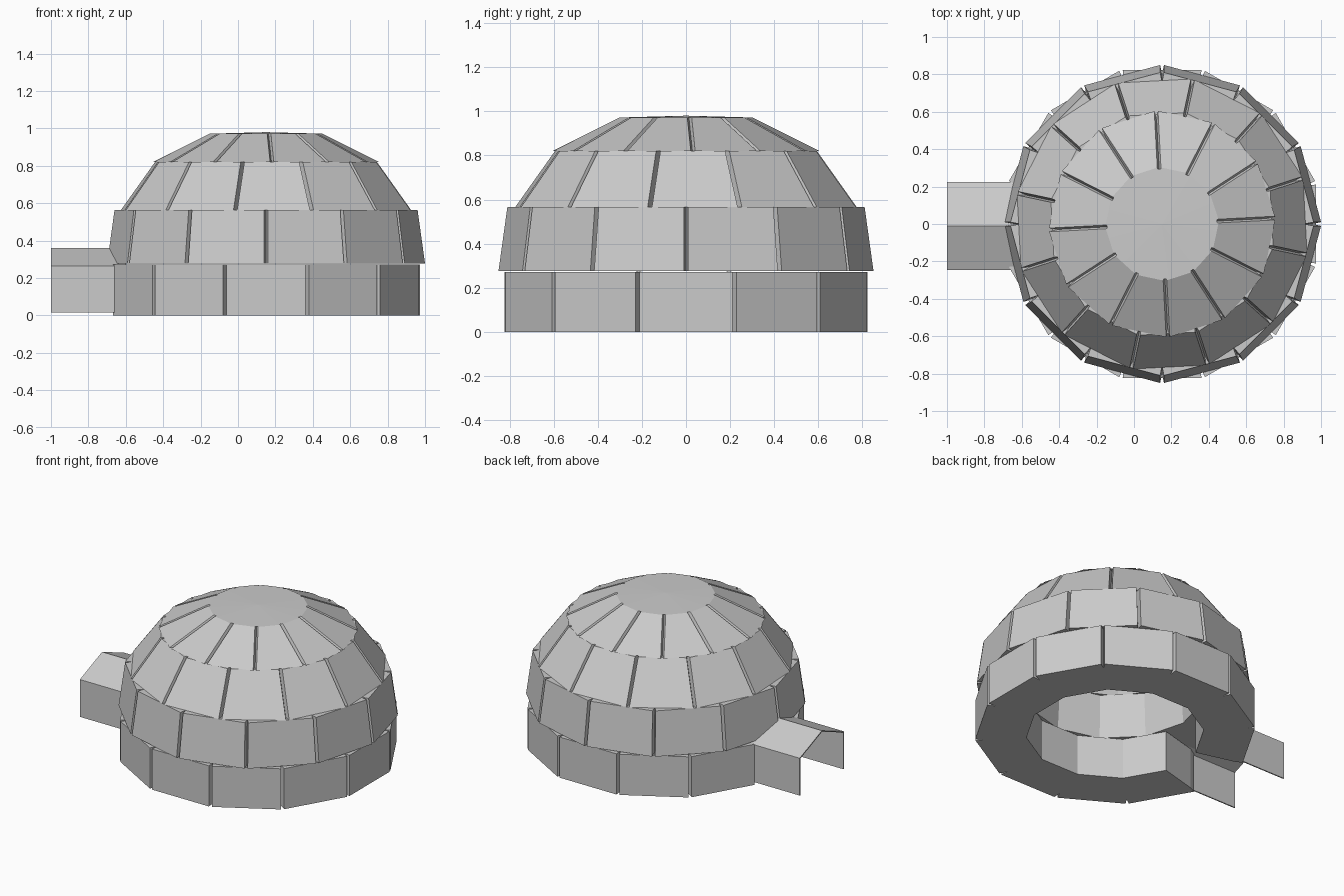
import bpy, bmesh, math
from mathutils import Vector

if "Cube" in bpy.data.objects:
    bpy.data.objects.remove(bpy.data.objects["Cube"])

CENTRE_X = 0.15
BLOCKS = 12
HALF_STEP = math.pi / BLOCKS
GROOVE = 0.05   # depth of the V joint between blocks
GAP = 0.01      # half width of the joint

snow = bpy.data.materials.new("snow_grey")
snow.use_nodes = True
colour = (0.6, 0.6, 0.6, 1)
snow.diffuse_color = colour
snow.node_tree.nodes["Principled BSDF"].inputs["Base Color"].default_value = colour


def finish(name, bm):
    bmesh.ops.recalc_face_normals(bm, faces=bm.faces)
    mesh = bpy.data.meshes.new(name)
    bm.to_mesh(mesh)
    bm.free()
    mesh.materials.append(snow)
    obj = bpy.data.objects.new(name, mesh)
    bpy.context.scene.collection.objects.link(obj)
    return obj


def section(bm, angle, outer, inner, z):
    """Outline of one block, chamfered towards its neighbours."""
    def point(side, radius, shift=0.0):
        a = angle + side * HALF_STEP
        out = Vector((math.cos(a), math.sin(a), 0))
        tangent = Vector((-out.y, out.x, 0))
        return bm.verts.new(out * radius - tangent * side * shift
                            + Vector((CENTRE_X, 0, z)))
    left = [point(-1, inner), point(-1, outer - GROOVE), point(-1, outer, GAP)]
    right = [point(1, outer, GAP), point(1, outer - GROOVE), point(1, inner)]
    return left + right


def course(name, low, high, turn, skip=None):
    """Ring of blocks; low and high are (z, outer radius, inner radius)."""
    bm = bmesh.new()
    for i in range(BLOCKS):
        if i == skip:
            continue
        angle = i * 2 * HALF_STEP + math.radians(turn)
        a = section(bm, angle, low[1], low[2], low[0])
        b = section(bm, angle, high[1], high[2], high[0])
        bm.faces.new(a)
        bm.faces.new(b)
        for k in range(len(a)):
            n = (k + 1) % len(a)
            bm.faces.new((a[k], a[n], b[n], b[k]))
    return finish(name, bm)


# Dome courses, the lowest one left open for the doorway
course("base_course", (0, 0.85, 0.54), (0.272, 0.85, 0.54), 0, skip=BLOCKS // 2)
course("second_course", (0.277, 0.85, 0.54), (0.565, 0.81, 0.52), 15)
course("third_course", (0.565, 0.79, 0.52), (0.82, 0.605, 0.40), 3)
course("top_course", (0.82, 0.605, 0.40), (0.972, 0.302, 0.20), 18)

# Shallow cap disc
bm = bmesh.new()
bmesh.ops.create_cone(bm, cap_ends=True, segments=48, radius1=0.295,
                      radius2=0.005, depth=0.008)
bmesh.ops.translate(bm, verts=bm.verts, vec=(CENTRE_X, 0, 0.976))
finish("cap", bm)

# Entrance tunnel: thin gabled shell, open at both ends and below
bm = bmesh.new()
profile = [(-0.245, 0.015), (-0.245, 0.265), (-0.01, 0.36), (0.225, 0.265), (0.225, 0.015)]
rows = [[bm.verts.new((x, y, z)) for y, z in profile] for x in (-1, -0.6)]
for k in range(len(profile) - 1):
    bm.faces.new((rows[0][k], rows[0][k + 1], rows[1][k + 1], rows[1][k]))
tunnel = finish("entrance_tunnel", bm)
# Outward normals so the thickness grows inwards
if tunnel.data.polygons[0].normal.y > 0:
    tunnel.data.flip_normals()
shell = tunnel.modifiers.new("thickness", "SOLIDIFY")
shell.thickness = 0.008
shell.offset = -1
